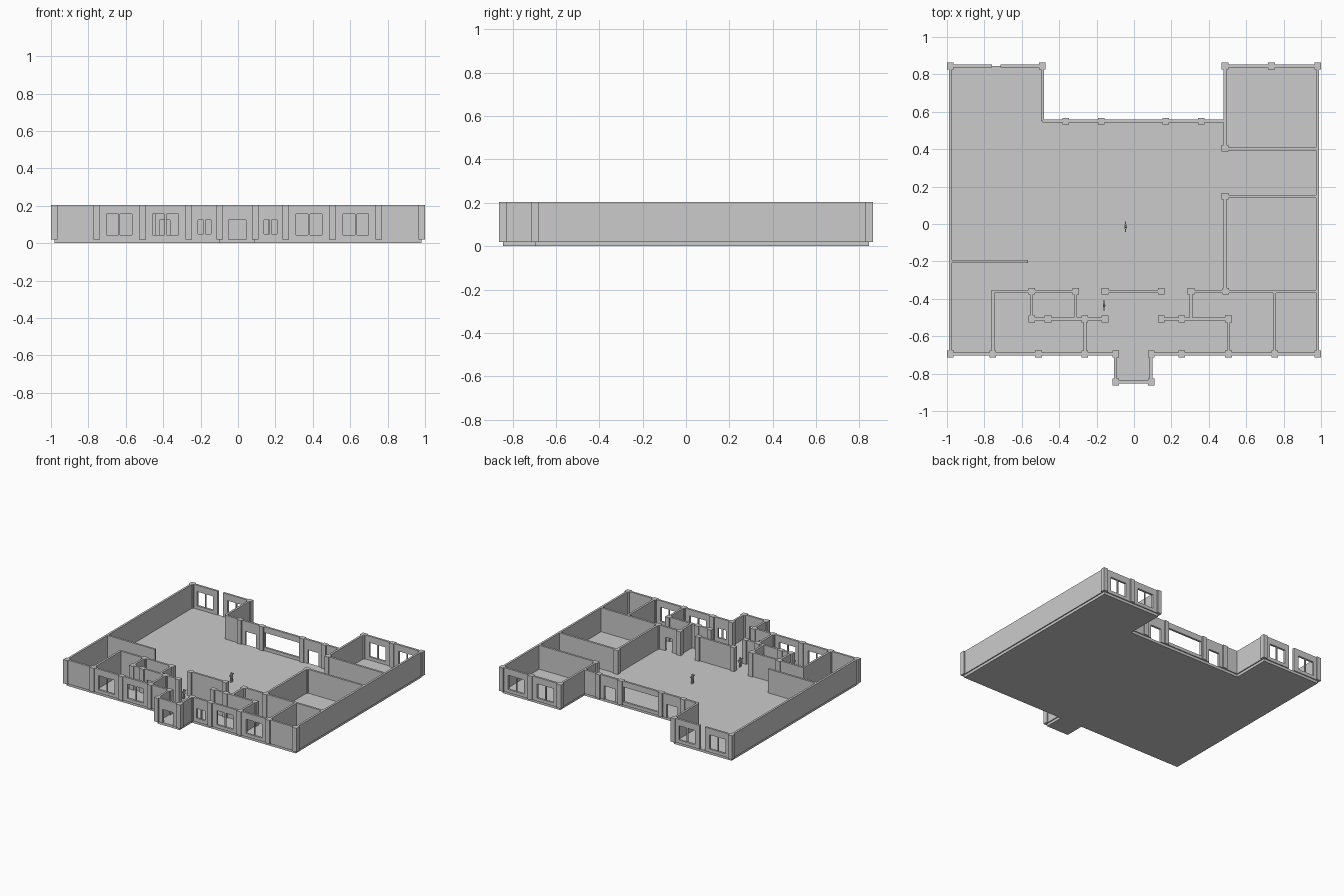
import bpy, bmesh
from mathutils import Vector, Matrix

if "Cube" in bpy.data.objects:
    bpy.data.objects.remove(bpy.data.objects["Cube"])

grey = bpy.data.materials.new("plaster_grey")
grey.use_nodes = True
colour = (0.6, 0.6, 0.6, 1)
grey.diffuse_color = colour
grey.node_tree.nodes["Principled BSDF"].inputs["Base Color"].default_value = colour

BASE, TOP, THICK, POST = 0.02, 0.205, 0.016, 0.036
W, F, B, M = 0.982, -0.695, 0.845, 0.55   # side, front, back, recessed back
I, J = -0.36, -0.508                      # inner corridor walls
P = -0.845                                # porch front


def finish(name, bm):
    mesh = bpy.data.meshes.new(name)
    bmesh.ops.recalc_face_normals(bm, faces=bm.faces)
    bm.to_mesh(mesh)
    bm.free()
    mesh.materials.append(grey)
    obj = bpy.data.objects.new(name, mesh)
    bpy.context.collection.objects.link(obj)
    return obj


def box(bm, lo, hi):
    lo, hi = Vector(lo), Vector(hi)
    scale = Matrix.Diagonal((*(hi - lo), 1))
    bmesh.ops.create_cube(bm, size=1, matrix=Matrix.Translation((lo + hi) / 2) @ scale)


def wall_x(name, y, x0, x1, holes=()):
    """Wall along x; each hole is (centre, width, sill, head, mullion)."""
    bm = bmesh.new()
    t = THICK / 2

    def piece(a, b, z0, z1, d=t):
        if b > a and z1 > z0:
            box(bm, (a, y - d, z0), (b, y + d, z1))

    start = x0
    for c, w, sill, head, mullion in sorted(holes):
        a, b = c - w / 2, c + w / 2
        piece(start, a, BASE, TOP)
        piece(a, b, BASE, sill)
        piece(a, b, head, TOP)
        if mullion:
            piece(c - 0.005, c + 0.005, sill, head, t / 2)
        start = b
    piece(start, x1, BASE, TOP)
    finish(name, bm)


def wall_y(name, x, y0, y1):
    bm = bmesh.new()
    box(bm, (x - THICK / 2, y0, BASE), (x + THICK / 2, y1, TOP))
    finish(name, bm)


def window(c, w=0.138):
    return (c, w, 0.045, 0.155, True)


def small_window(c):
    return (c, 0.07, 0.05, 0.125, True)


def doorway(c, w=0.092):
    return (c, w, BASE, 0.125, False)


# floor slab
e = THICK / 2
outline = [(-W, F), (-0.098, F), (-0.098, P), (0.092, P), (0.092, F), (W, F),
           (W, B), (0.487, B), (0.487, M), (-0.49, M), (-0.49, B), (-W, B)]
bm = bmesh.new()
face = bm.faces.new([bm.verts.new((x, y, 0)) for x, y in outline])
up = bmesh.ops.extrude_face_region(bm, geom=[face])["geom"]
bmesh.ops.translate(bm, vec=(0, 0, BASE),
                    verts=[v for v in up if isinstance(v, bmesh.types.BMVert)])
finish("floor_slab", bm)

# outer walls
wall_y("left_wall", W, F, B)
wall_y("right_wall", -W, F, B)
wall_x("front_wall_right", F, -W, -0.098,
       [window(-0.635), window(-0.387), small_window(-0.18)])
wall_x("front_wall_left", F, 0.092, W,
       [small_window(0.173), window(0.38), window(0.63)])
wall_x("porch_front", P, -0.098, 0.092, [doorway(-0.004)])
wall_y("porch_side_right", -0.098, P, F)
wall_y("porch_side_left", 0.092, P, F)
wall_x("back_wall_right_outer", B, -W, -0.76, [window(-0.868)])
wall_x("back_wall_right_inner", B, -0.715, -0.49, [window(-0.605)])
wall_x("back_wall_left", B, 0.487, W, [window(0.61), window(0.86)])
wall_x("back_wall_middle", M, -0.49, 0.487,
       [doorway(-0.27), (-0.002, 0.3, 0.045, 0.16, False), doorway(0.265)])
wall_y("right_wing_side", -0.49, M, B)

# rooms on the left side
wall_y("back_room_side", 0.487, 0.405, B)
wall_x("back_room_front", 0.4, 0.487, W)
wall_x("middle_room_back", 0.148, 0.487, W)
wall_y("middle_room_side", 0.487, I, 0.148)
wall_x("left_corridor_wall", I, 0.305, W, [doorway(0.395, 0.056)])
wall_y("left_closet_side", 0.305, J, I)
wall_x("left_closet_front", J, 0.145, 0.505)
wall_y("left_front_divider", 0.505, F, J)
wall_y("left_corner_divider", 0.752, F, I)

# rooms on the right side and the entrance screen
wall_x("right_partition", -0.2, -W, -0.567)
wall_x("right_corridor_wall", I, -0.763, -0.31)
wall_y("right_corner_divider", -0.755, F, I)
wall_y("right_closet_outer", -0.547, J, I)
wall_y("right_closet_inner", -0.312, J, I)
wall_x("right_closet_front", J, -0.547, -0.155, [(-0.392, 0.056, 0.045, 0.125, False)])
wall_y("right_front_divider", -0.263, F, J)
wall_x("entrance_screen", I, -0.155, 0.145)

# square posts, one row of x positions for each wall line
rows = {B: (-W, -0.49, 0.487, 0.735, W), M: (-0.365, -0.175, 0.17, 0.36),
        0.405: (0.487,), 0.148: (0.487,),
        I: (-0.547, -0.312, -0.155, 0.145, 0.305, 0.49),
        J: (-0.547, -0.46, -0.263, -0.155, 0.145, 0.255, 0.505),
        F: (-W, -0.755, -0.51, -0.263, -0.098, 0.092, 0.255, 0.505, 0.752, W),
        P: (-0.098, 0.092)}
bm = bmesh.new()
r = POST / 2
for y, xs in rows.items():
    for x in xs:
        box(bm, (x - r, y - r, BASE), (x + r, y + r, TOP))
finish("posts", bm)


# small standing figures
def figure(name, x, y):
    bm = bmesh.new()
    for s in (-1, 1):
        box(bm, (x - 0.004, y + s * 0.007 - 0.004, BASE), (x + 0.004, y + s * 0.007 + 0.004, 0.055))
        box(bm, (x - 0.003, y + s * 0.02 - 0.009, 0.072), (x + 0.003, y + s * 0.02 + 0.009, 0.078))
    box(bm, (x - 0.005, y - 0.011, 0.053), (x + 0.005, y + 0.011, 0.08))
    bmesh.ops.create_icosphere(bm, subdivisions=1, radius=0.008,
                               matrix=Matrix.Translation((x, y, 0.088)))
    finish(name, bm)


figure("figure_hall", -0.045, -0.015)
figure("figure_entrance", -0.16, -0.435)
